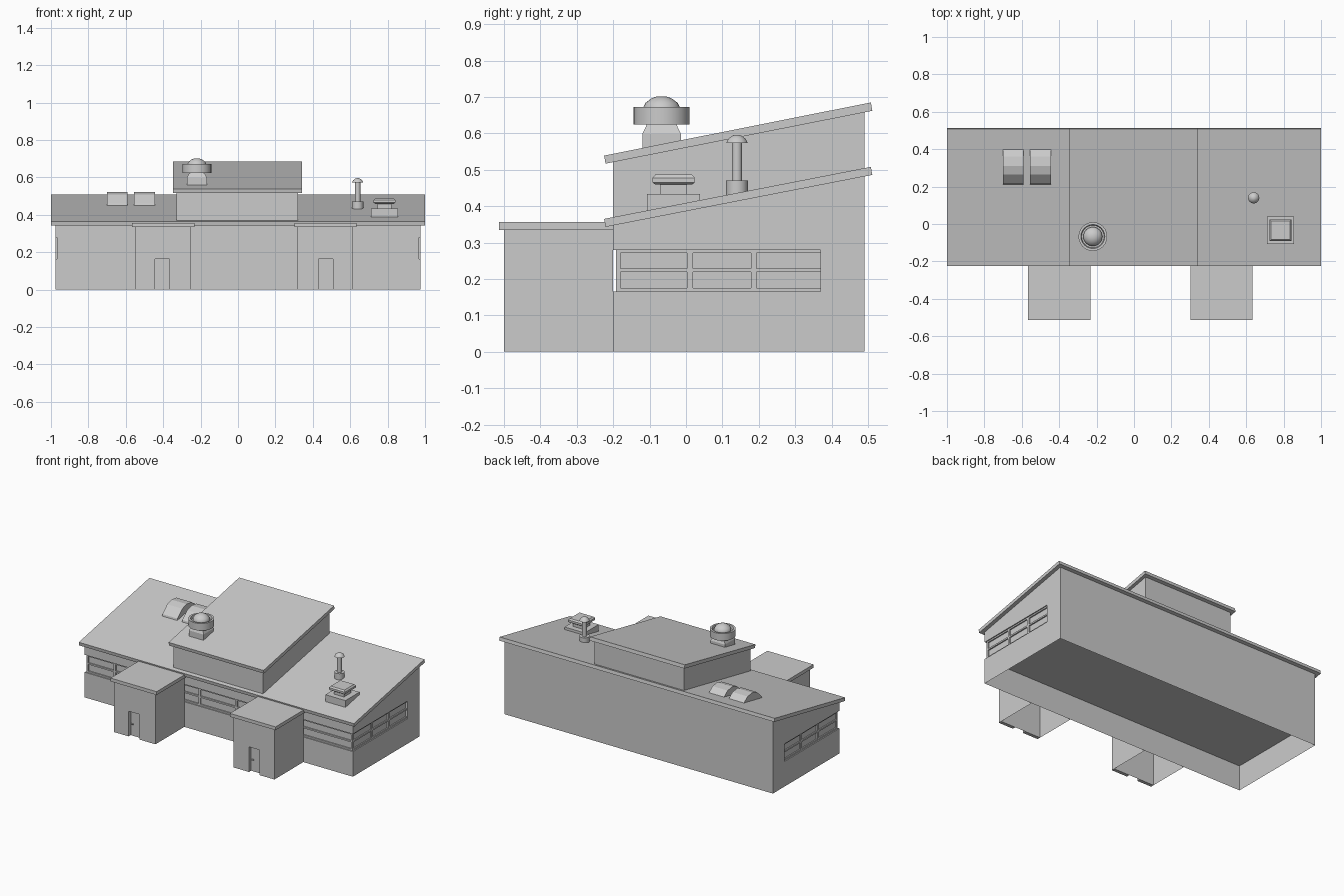
import bpy, bmesh, math
from mathutils import Vector

cube = bpy.data.objects.get("Cube")
if cube:
    bpy.data.objects.remove(cube, do_unlink=True)

grey = bpy.data.materials.new("plain grey")
grey.use_nodes = True
grey.diffuse_color = (0.6, 0.6, 0.6, 1)
grey.node_tree.nodes["Principled BSDF"].inputs["Base Color"].default_value = (0.6, 0.6, 0.6, 1)


def finish(name, bm, open_bottom=False, smooth=False):
    bmesh.ops.recalc_face_normals(bm, faces=bm.faces)
    if open_bottom:
        low = [f for f in bm.faces if f.normal.z < -0.9 and f.calc_center_median().z < 0.001]
        bmesh.ops.delete(bm, geom=low, context='FACES')
    mesh = bpy.data.meshes.new(name)
    bm.to_mesh(mesh)
    bm.free()
    mesh.materials.append(grey)
    obj = bpy.data.objects.new(name, mesh)
    bpy.context.collection.objects.link(obj)
    if smooth:
        bpy.ops.object.select_all(action='DESELECT')
        obj.select_set(True)
        bpy.context.view_layer.objects.active = obj
        bpy.ops.object.shade_smooth_by_angle(angle=math.radians(40))
    return obj


def prism(name, axis, points, lo, hi, open_bottom=False, smooth=False):
    """Extrude a profile along x (points are y, z) or along y (points are x, z)."""
    bm = bmesh.new()
    place = (lambda a, b: (lo, a, b)) if axis == 'x' else (lambda a, b: (a, lo, b))
    face = bm.faces.new([bm.verts.new(place(a, b)) for a, b in points])
    moved = bmesh.ops.extrude_face_region(bm, geom=[face])["geom"]
    step = Vector((hi - lo, 0, 0)) if axis == 'x' else Vector((0, hi - lo, 0))
    bmesh.ops.translate(bm, vec=step, verts=[v for v in moved if isinstance(v, bmesh.types.BMVert)])
    return finish(name, bm, open_bottom, smooth)


def box(name, x, y, z, open_bottom=False):
    outline = [(y[0], z[0]), (y[1], z[0]), (y[1], z[1]), (y[0], z[1])]
    return prism(name, 'x', outline, x[0], x[1], open_bottom)


def stack(name, centre, profile, sides=24, turn=0.0, smooth=True):
    """Rings of (radius, height) around a vertical axis, capped at both ends."""
    bm = bmesh.new()
    rings = []
    for r, z in profile:
        angles = [turn + math.tau * i / sides for i in range(sides)]
        rings.append([bm.verts.new((centre[0] + r * math.cos(a), centre[1] + r * math.sin(a), z))
                      for a in angles])
    for a, b in zip(rings, rings[1:]):
        for i in range(sides):
            j = (i + 1) % sides
            bm.faces.new((a[i], a[j], b[j], b[i]))
    bm.faces.new(rings[0])
    bm.faces.new(rings[-1])
    return finish(name, bm, smooth=smooth)


def square_stack(name, centre, profile):
    """Like stack, but square, with half widths in place of radii."""
    return stack(name, centre, [(h * math.sqrt(2), z) for h, z in profile], 4, math.pi / 4, False)


# Main building: open-bottomed base, recessed window band, sloping upper wall
W, FRONT, BACK = 0.975, -0.2, 0.49
SILL, HEAD, BAND_END = 0.165, 0.28, 0.37
box("base_wall", (-W, W), (FRONT, BACK), (0, SILL), True)
box("window_glass", (-W + 0.015, W - 0.015), (FRONT + 0.015, BAND_END), (SILL, HEAD))
box("rear_wall", (-W, W), (BAND_END, BACK), (SILL, HEAD))
prism("upper_wall", 'x', [(FRONT, HEAD), (BACK, HEAD), (BACK, 0.484), (FRONT, 0.349)], -W, W)

# Window frames on the front and both ends
F = 0.007
for z0, z1 in ((SILL, 0.175), (0.219, 0.229), (0.271, HEAD)):
    box("window_rail", (-W + F, W - F), (FRONT + F, BAND_END), (z0, z1))
for x in (-0.762, -0.145, 0.122):
    box("front_mullion", (x - 0.007, x + 0.007), (FRONT + F, FRONT + 0.02), (SILL, HEAD))
for side in (-1, 1):
    xs = sorted((side * (W - F), side * (W - 0.02)))
    for y in (0.011, 0.186):
        box("end_mullion", xs, (y - 0.008, y + 0.008), (SILL, HEAD))
    box("corner_post", xs, (FRONT + F, FRONT + 0.02), (SILL, HEAD))

# Sloping roofs and the raised middle storey
prism("main_roof", 'x', [(-0.221, 0.343), (0.512, 0.486), (0.508, 0.508), (-0.225, 0.365)], -1, 1)
prism("raised_wall", 'x', [(FRONT, 0.34), (BACK, 0.34), (BACK, 0.661), (FRONT, 0.522)], -0.328, 0.322)
prism("raised_roof", 'x', [(-0.221, 0.517), (0.512, 0.662), (0.508, 0.685), (-0.225, 0.539)], -0.347, 0.343)

# Entrance porches with recessed doors
for side, x0, x1, d0, d1 in (("right", -0.55, -0.25, -0.445, -0.365), ("left", 0.318, 0.615, 0.43, 0.507)):
    box(side + "_porch_wall", (x0, x1), (-0.478, FRONT), (0, 0.335), True)
    prism(side + "_porch_front", 'y',
          [(x0, 0), (d0, 0), (d0, SILL), (d1, SILL), (d1, 0), (x1, 0), (x1, 0.335), (x0, 0.335)],
          -0.5, -0.478)
    box(side + "_porch_roof", (x0 - 0.017, x1 + 0.018), (-0.514, FRONT), (0.334, 0.356))
    box(side + "_door_handle", (d0 + 0.006, d0 + 0.02), (-0.486, -0.478), (0.074, 0.08))
    if side == "right":
        for wx in (d0 + 0.014, d1 - 0.014):
            box("door_window", (wx - 0.004, wx + 0.004), (-0.483, -0.478), (0.09, 0.155))

# Pair of rooflights
for x in (-0.645, -0.5):
    prism("rooflight", 'x', [(0.21, 0.44), (0.215, 0.462), (0.265, 0.508), (0.31, 0.521),
                             (0.36, 0.515), (0.4, 0.485), (0.4, 0.47)], x - 0.055, x + 0.055)

# Round roof fan
fan = (-0.22, -0.067)
square_stack("fan_base", fan, [(0.053, 0.54), (0.053, 0.598), (0.04, 0.626)])
stack("fan_drum", fan, [(0.077, 0.625), (0.077, 0.672), (0.064, 0.672), (0.06, 0.655)])
stack("fan_dome", fan, [(0.051, 0.65), (0.051, 0.67), (0.044, 0.684), (0.028, 0.696), (0.012, 0.702)])

# Vent pipe with a domed cap
stack("vent_pipe", (0.64, 0.14), [(0.03, 0.42), (0.03, 0.471), (0.014, 0.471), (0.014, 0.573),
                                  (0.03, 0.573), (0.024, 0.585), (0.012, 0.594), (0.005, 0.596)])

# Square roof vent
vent = (0.783, -0.034)
square_stack("vent_plinth", vent, [(0.073, 0.36), (0.073, 0.433)])
square_stack("vent_neck", vent, [(0.037, 0.43), (0.037, 0.462)])
square_stack("vent_cap", vent, [(0.05, 0.459), (0.058, 0.465), (0.058, 0.478), (0.05, 0.487)])
